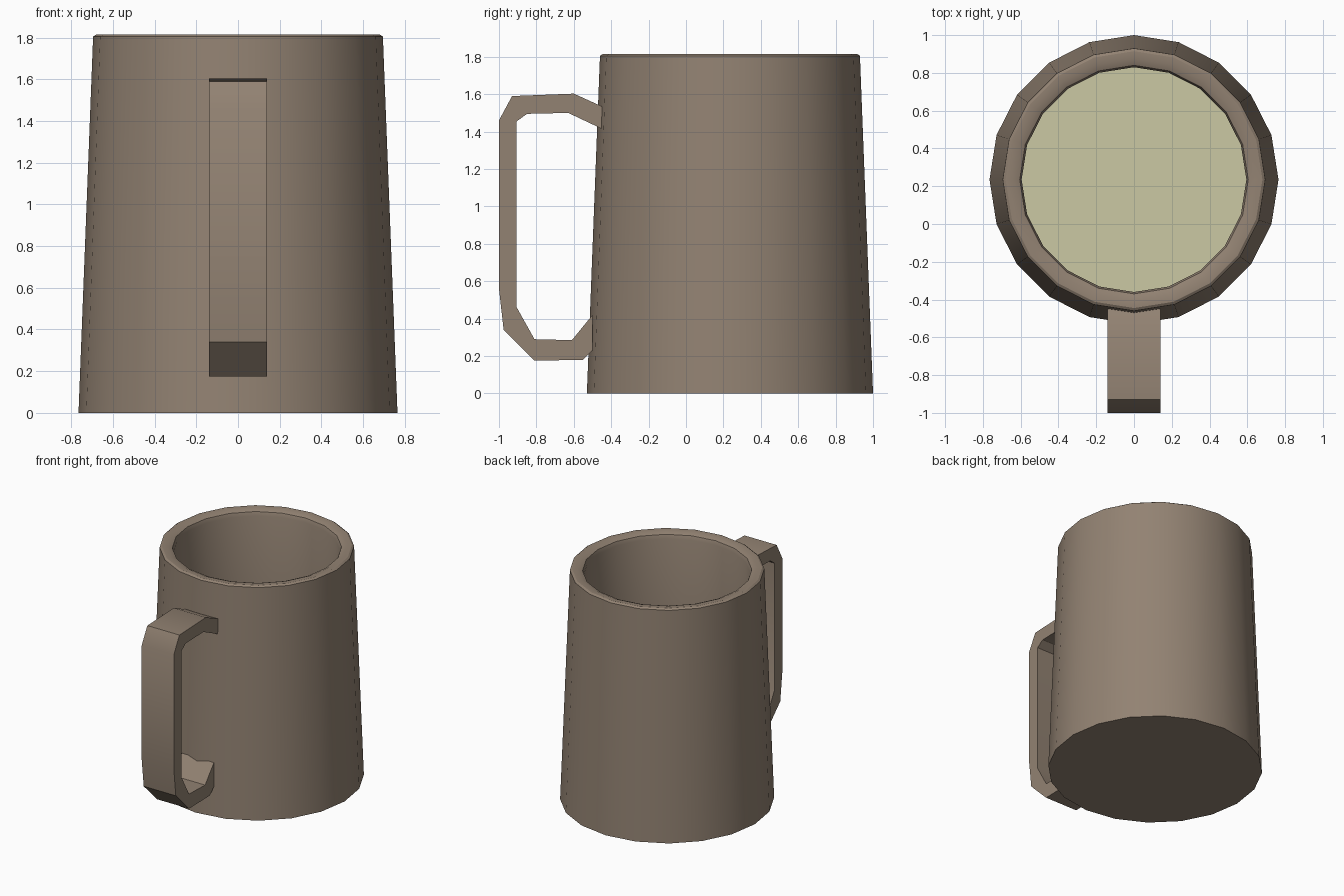
import bpy
import math

if "Cube" in bpy.data.objects:
    bpy.data.objects.remove(bpy.data.objects["Cube"])

SIDES = 20
CY = 0.235  # body axis sits behind the centre to leave room for the handle


def material(name, color):
    m = bpy.data.materials.new(name)
    m.diffuse_color = (*color, 1)
    m.use_nodes = True
    m.node_tree.nodes["Principled BSDF"].inputs["Base Color"].default_value = m.diffuse_color
    return m


def make(name, verts, faces, mat):
    me = bpy.data.meshes.new(name)
    me.from_pydata(verts, [], faces)
    me.update()
    ob = bpy.data.objects.new(name, me)
    bpy.context.collection.objects.link(ob)
    me.materials.append(mat)
    bpy.ops.object.select_all(action='DESELECT')
    ob.select_set(True)
    bpy.context.view_layer.objects.active = ob
    bpy.ops.object.mode_set(mode='EDIT')
    bpy.ops.mesh.select_all(action='SELECT')
    if len(faces) > 1:
        bpy.ops.mesh.normals_make_consistent(inside=False)
    bpy.ops.object.mode_set(mode='OBJECT')
    bpy.ops.object.shade_smooth_by_angle(angle=math.radians(32))
    return ob


def ring(r, z):
    return [(r * math.cos(math.tau * i / SIDES), CY + r * math.sin(math.tau * i / SIDES), z)
            for i in range(SIDES)]


clay = material("clay", (0.29, 0.225, 0.17))
cream = material("cream", (0.60, 0.58, 0.37))

# Tapered body with a softly rounded rim and an inner wall
LEVEL = 0.9
profile = [(0.765, 0), (0.695, 1.805), (0.68, 1.815), (0.64, 1.815),
           (0.605, 1.80), (0.595, 1.77), (0.595, LEVEL)]
verts = [v for r, z in profile for v in ring(r, z)]
faces = [tuple(reversed(range(SIDES)))]
for k in range(len(profile) - 1):
    for i in range(SIDES):
        j = (i + 1) % SIDES
        a, b = k * SIDES, (k + 1) * SIDES
        faces.append((a + i, a + j, b + j, b + i))
faces.append(tuple(range((len(profile) - 1) * SIDES, len(profile) * SIDES)))
make("mug_body", verts, faces, clay)

# Drink surface inside the mug
make("drink", ring(0.595, LEVEL + 0.003), [tuple(range(SIDES))], cream)

# Angular handle: side outline (y, z) extruded across x
outer = [(-0.45, 1.535), (-0.60, 1.603), (-0.93, 1.59), (-1.0, 1.46), (-1.0, 0.56),
         (-0.975, 0.34), (-0.81, 0.175), (-0.55, 0.18), (-0.50, 0.23)]
inner = [(-0.45, 1.415), (-0.63, 1.50), (-0.85, 1.495), (-0.905, 1.455), (-0.905, 0.46),
         (-0.81, 0.29), (-0.61, 0.285), (-0.50, 0.42)]
outline = outer + inner[::-1]
n = len(outline)
verts = [(x, y, z) for x in (-0.14, 0.14) for y, z in outline]
faces = [tuple(range(n)), tuple(reversed(range(n, 2 * n)))]
faces += [(i, (i + 1) % n, n + (i + 1) % n, n + i) for i in range(n)]
make("handle", verts, faces, clay)
